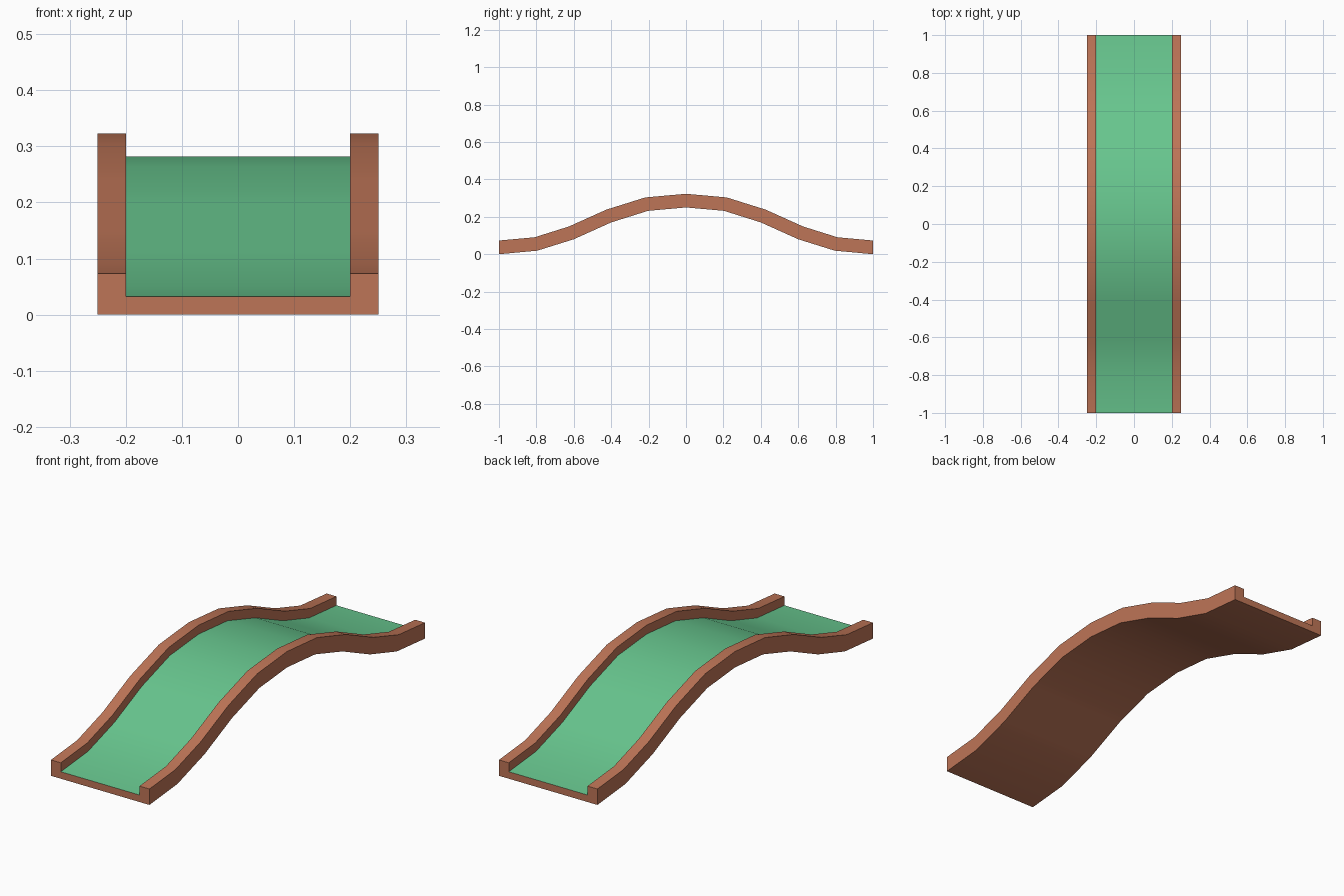
import bpy, bmesh, math
from mathutils import Vector

if "Cube" in bpy.data.objects:
    bpy.data.objects.remove(bpy.data.objects["Cube"])


def material(name, rgb):
    m = bpy.data.materials.new(name)
    lin = [((c / 255 + 0.055) / 1.055) ** 2.4 for c in rgb]
    m.diffuse_color = (*lin, 1)
    m.use_nodes = True
    m.node_tree.nodes["Principled BSDF"].inputs["Base Color"].default_value = m.diffuse_color
    return m


wood = material("brown wood", (190, 117, 87))
turf = material("green turf", (104, 199, 143))

# underside of the hump from the front end to the crest, mirrored to the back
half = [(-1, 0), (-0.795, 0.019), (-0.6, 0.08), (-0.4, 0.17), (-0.203, 0.232), (0, 0.25)]
path = [Vector(p) for p in half + [(-y, z) for y, z in half[-2::-1]]]

# channel cross-section: x and height above the underside
section = [(-0.25, 0), (0.25, 0), (0.25, 0.073), (0.2, 0.073),
           (0.2, 0.032), (-0.2, 0.032), (-0.2, 0.073), (-0.25, 0.073)]
TURF_EDGE = 4

# sweep the channel along the hump, square to the path
bm = bmesh.new()
rings = []
for i, p in enumerate(path):
    if i in (0, len(path) - 1):
        n = Vector((0, 1))
    else:
        t = (path[i + 1] - p).normalized() + (p - path[i - 1]).normalized()
        n = Vector((-t.y, t.x)).normalized()
    rings.append([bm.verts.new((x, p.x + n.x * h, p.y + n.y * h)) for x, h in section])

count = len(section)
for a, b in zip(rings, rings[1:]):
    for k in range(count):
        j = (k + 1) % count
        f = bm.faces.new((a[k], a[j], b[j], b[k]))
        f.material_index = 1 if k == TURF_EDGE else 0

# end caps: floor strip and two rail ends
for r in (rings[0], rings[-1]):
    bm.faces.new(r)
bmesh.ops.recalc_face_normals(bm, faces=bm.faces)

mesh = bpy.data.meshes.new("hump_lane")
bm.to_mesh(mesh)
bm.free()
mesh.materials.append(wood)
mesh.materials.append(turf)
lane = bpy.data.objects.new("hump_lane", mesh)
bpy.context.collection.objects.link(lane)

# smooth along the hump, crisp at the rail corners
bpy.context.view_layer.objects.active = lane
lane.select_set(True)
bpy.ops.object.shade_smooth_by_angle(angle=math.radians(40))
